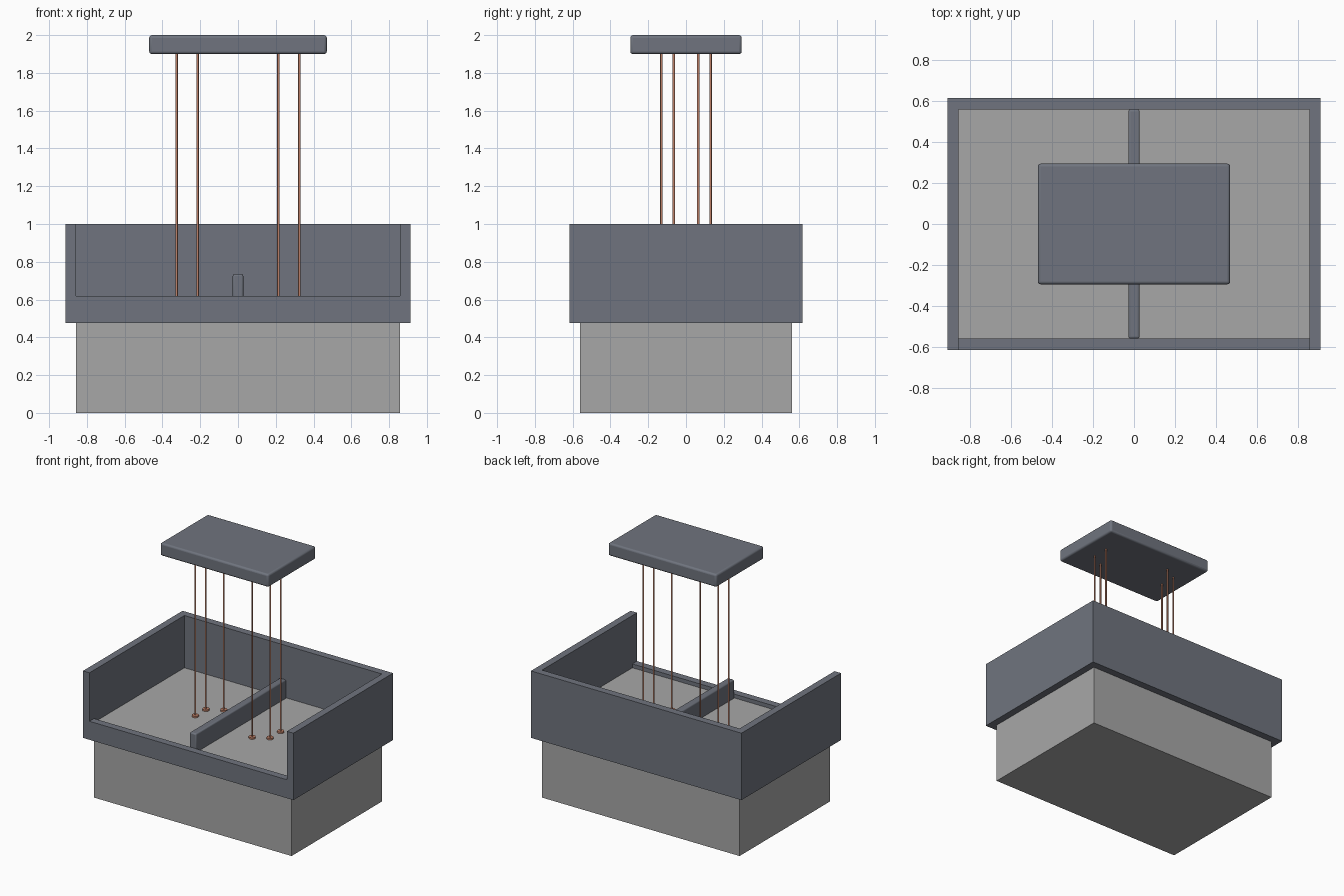
import bpy, bmesh, math
from mathutils import Vector

if "Cube" in bpy.data.objects:
    bpy.data.objects.remove(bpy.data.objects["Cube"])


def material(name, rgb):
    m = bpy.data.materials.new(name)
    m.diffuse_color = (*rgb, 1)
    m.use_nodes = True
    m.node_tree.nodes["Principled BSDF"].inputs["Base Color"].default_value = m.diffuse_color
    return m


SLATE = material("slate", (0.16, 0.175, 0.21))
GREY = material("stone grey", (0.39, 0.39, 0.39))
COPPER = material("copper", (0.52, 0.22, 0.14))


def finish(name, bm, mat):
    bmesh.ops.recalc_face_normals(bm, faces=bm.faces)
    mesh = bpy.data.meshes.new(name)
    bm.to_mesh(mesh)
    bm.free()
    mesh.materials.append(mat)
    ob = bpy.data.objects.new(name, mesh)
    bpy.context.collection.objects.link(ob)
    return ob


def box(name, lo, hi, mat, bevel=0):
    lo, hi = Vector(lo), Vector(hi)
    bm = bmesh.new()
    bmesh.ops.create_cube(bm, size=1)
    for v in bm.verts:
        v.co = (lo + hi) / 2 + v.co * (hi - lo)
    ob = finish(name, bm, mat)
    if bevel:
        mod = ob.modifiers.new("rounded edges", 'BEVEL')
        mod.width, mod.segments = bevel, 3
        bpy.context.view_layer.objects.active = ob
        ob.select_set(True)
        bpy.ops.object.shade_smooth_by_angle(angle=math.radians(40))
        ob.select_set(False)
    return ob


def cylinder(name, x, y, z0, z1, r, mat, sides=16):
    bm = bmesh.new()
    bmesh.ops.create_cone(bm, cap_ends=True, segments=sides,
                          radius1=r, radius2=r, depth=z1 - z0)
    bmesh.ops.translate(bm, verts=bm.verts, vec=(x, y, (z0 + z1) / 2))
    for f in bm.faces:
        f.smooth = len(f.verts) == 4
    for e in bm.edges:
        e.smooth = all(f.smooth for f in e.link_faces)
    return finish(name, bm, mat)


IX, IY = 0.857, 0.56      # base half size
OX, OY = 0.913, 0.617     # outer frame half size
FLOOR, LOW, LIP, TOP = 0.59, 0.475, 0.62, 1.0

# Solid base whose top is the floor of the tray
box("base", (-IX, -IY, 0), (IX, IY, FLOOR), GREY)

# Surround: closed ring with the middle of the front wall cut down to a lip
bm = bmesh.new()
outline = [(-OX, LOW), (OX, LOW), (OX, TOP), (IX, TOP), (IX, LIP),
           (-IX, LIP), (-IX, TOP), (-OX, TOP)]
front = bm.faces.new([bm.verts.new((x, -OY, z)) for x, z in outline])
ext = bmesh.ops.extrude_face_region(bm, geom=[front])
for v in ext["geom"]:
    if isinstance(v, bmesh.types.BMVert):
        v.co.y = -IY
frame = finish("front_wall", bm, SLATE)
box("back_wall", (-OX, IY, LOW), (OX, OY, TOP), SLATE)
for side, s in (("left", -1), ("right", 1)):
    a, b = sorted((s * IX, s * OX))
    box(side + "_wall", (a, -IY, LOW), (b, IY, TOP), SLATE)

# Low divider down the middle
box("divider", (-0.028, -IY, FLOOR - 0.02), (0.028, IY, 0.735), SLATE, 0.01)

# Raised slab
box("top_slab", (-0.47, -0.295, 1.9), (0.47, 0.295, 2.0), SLATE, 0.014)

# Six thin rods on round feet, three on each half circle
for side, s in (("left", -1), ("right", 1)):
    for i, deg in enumerate((-90, -30, 30), 1):
        a = math.radians(deg)
        x = s * (0.214 + 0.128 * math.cos(a))
        y = s * 0.13 * math.sin(a)
        cylinder(f"{side}_rod_{i}", x, y, FLOOR, 1.905, 0.0065, COPPER)
        cylinder(f"{side}_rod_foot_{i}", x, y, FLOOR - 0.005, 0.602, 0.025, COPPER, 24)
